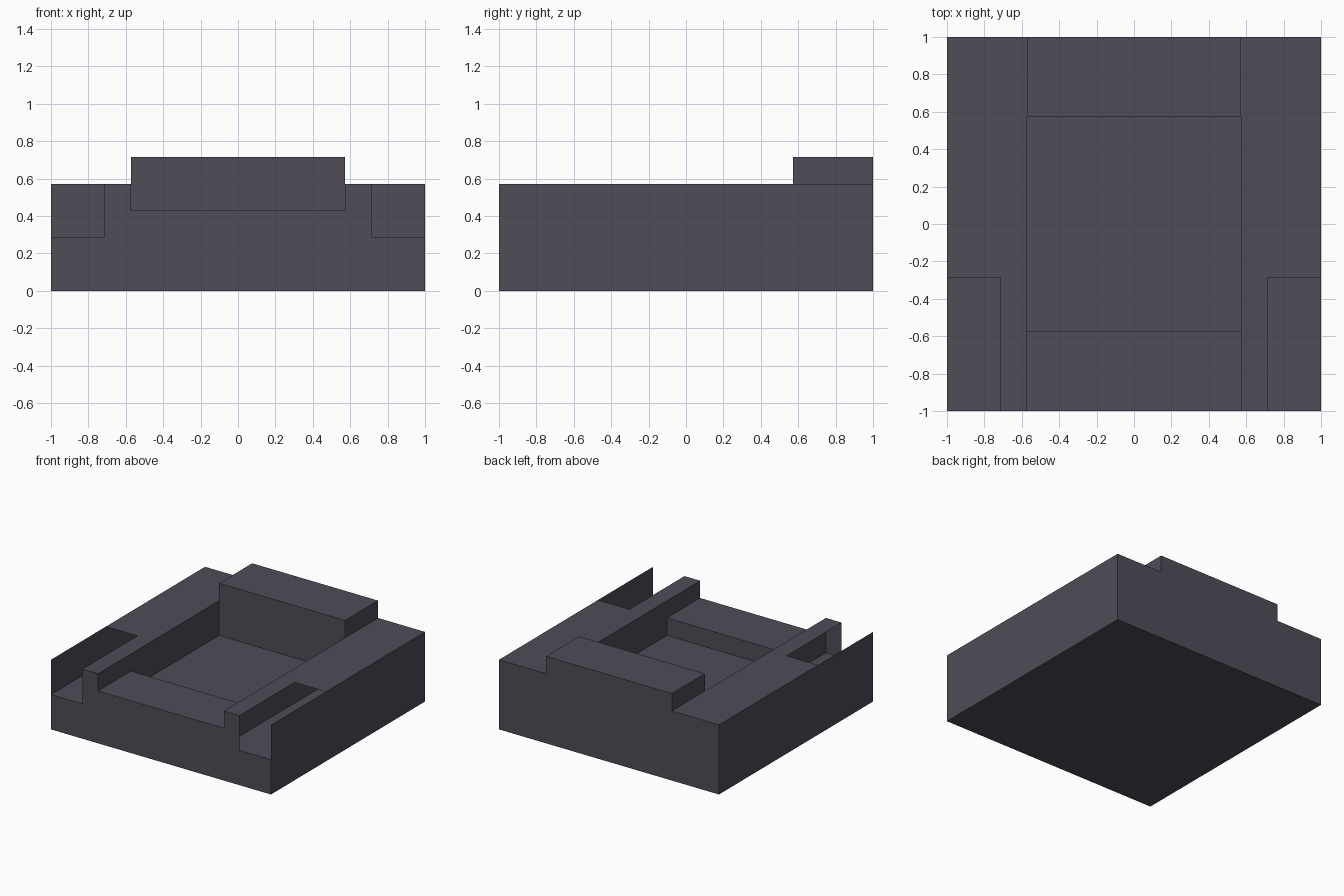
import bpy
import bmesh
from mathutils import Vector

cube = bpy.data.objects.get("Cube")
if cube:
    bpy.data.objects.remove(cube, do_unlink=True)

# Key dimensions
SIDE, SLOT, PIT = 1.0, 0.714, 0.572
FLOOR, LIP, RIM, BLOCK = 0.286, 0.43, 0.572, 0.715
SLOT_END = -0.286

COLOUR = (0.080, 0.072, 0.098, 1.0)
mat = bpy.data.materials.new("dark_grey_violet")
mat.use_nodes = True
mat.diffuse_color = COLOUR
bsdf = next(n for n in mat.node_tree.nodes if n.type == 'BSDF_PRINCIPLED')
bsdf.inputs["Base Color"].default_value = COLOUR


def rect(a0, a1, b0, b1):
    return [(a0, b0), (a1, b0), (a1, b1), (a0, b1)]


def symmetric(half):
    """Close a half outline by mirroring its first coordinate."""
    return half + [(-a, b) for a, b in reversed(half)]


def panel(axis, at, outline, facing):
    """Flat panel across an axis, facing along it with the given sign."""
    points = []
    for pair in outline:
        p = list(pair)
        p.insert(axis, at)
        points.append(Vector(p))
    return points, axis, facing


def flipped(p):
    """Mirror a panel across x."""
    points, axis, facing = p
    return ([Vector((-v.x, v.y, v.z)) for v in points], axis,
            -facing if axis == 0 else facing)


def build(name, panels, mirror=False):
    bm = bmesh.new()
    if mirror:
        panels = panels + [flipped(p) for p in panels]
    for points, axis, facing in panels:
        face = bm.faces.new([bm.verts.new(p) for p in points])
        face.normal_update()
        if face.normal[axis] * facing < 0:
            face.normal_flip()
    bmesh.ops.remove_doubles(bm, verts=bm.verts, dist=0.0005)
    mesh = bpy.data.meshes.new(name)
    bm.to_mesh(mesh)
    bm.free()
    mesh.materials.append(mat)
    bpy.context.collection.objects.link(bpy.data.objects.new(name, mesh))


# Outer shell: notched front, stepped back and underside
front = symmetric([(SIDE, 0), (SIDE, FLOOR), (SLOT, FLOOR),
                   (SLOT, RIM), (PIT, RIM), (PIT, LIP)])
back = symmetric([(SIDE, 0), (SIDE, RIM), (PIT, RIM), (PIT, BLOCK)])
build("outer_shell", [
    panel(1, -SIDE, front, -1),
    panel(1, SIDE, back, 1),
    panel(2, 0, rect(-SIDE, SIDE, -SIDE, SIDE), -1),
])

# Thin side walls
build("side_walls", [panel(0, SIDE, rect(-SIDE, SIDE, 0, RIM), 1)], mirror=True)

# Inner floor shared by the pit and the side slots
build("inner_floor", [panel(2, FLOOR, rect(-SIDE, SIDE, -SIDE, SIDE), 1)])

# Top rims, cut open over the front slots
rim = [(PIT, -SIDE), (SLOT, -SIDE), (SLOT, SLOT_END),
       (SIDE, SLOT_END), (SIDE, SIDE), (PIT, SIDE)]
build("top_rims", [panel(2, RIM, rim, 1)], mirror=True)

# Walls beside the pit
build("pit_walls", [panel(0, PIT, rect(-SIDE, PIT, FLOOR, RIM), -1)], mirror=True)

# Low step at the front of the pit
build("front_lip", [
    panel(2, LIP, rect(-PIT, PIT, -SIDE, -PIT), 1),
    panel(1, -PIT, rect(-PIT, PIT, FLOOR, LIP), 1),
])

# Raised block at the back
build("back_block", [
    panel(2, BLOCK, rect(-PIT, PIT, PIT, SIDE), 1),
    panel(1, PIT, rect(-PIT, PIT, FLOOR, BLOCK), -1),
    panel(0, PIT, rect(PIT, SIDE, FLOOR, BLOCK), 1),
    panel(0, -PIT, rect(PIT, SIDE, FLOOR, BLOCK), -1),
])
